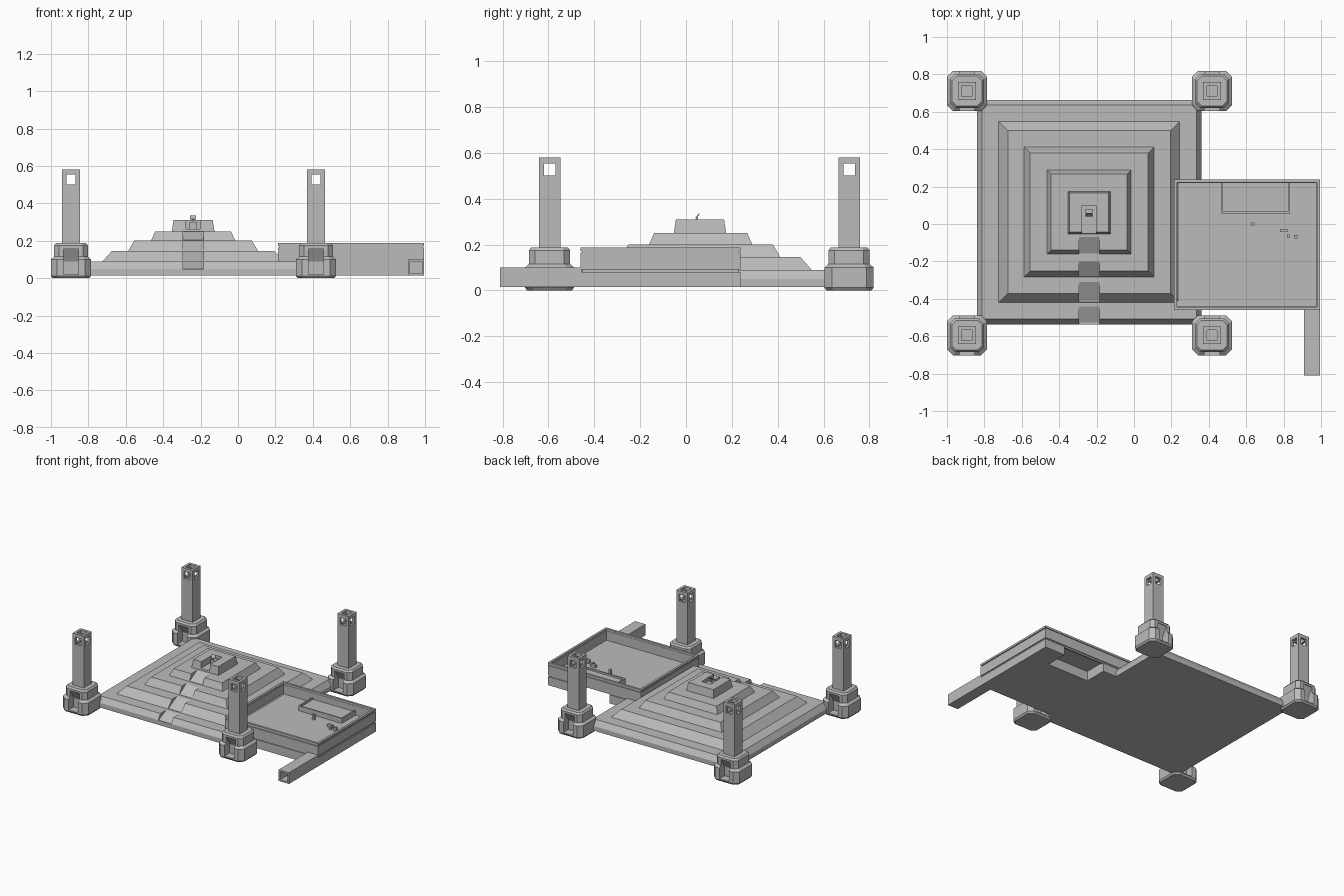
import bpy, bmesh, math
from mathutils import Vector, Matrix

if "Cube" in bpy.data.objects:
    bpy.data.objects.remove(bpy.data.objects["Cube"])

stone = bpy.data.materials.new("grey_stone")
stone.diffuse_color = (0.5, 0.5, 0.5, 1)
stone.use_nodes = True
stone.node_tree.nodes["Principled BSDF"].inputs["Base Color"].default_value = stone.diffuse_color


def finish(name, bm):
    bmesh.ops.recalc_face_normals(bm, faces=bm.faces[:])
    me = bpy.data.meshes.new(name)
    bm.to_mesh(me)
    bm.free()
    me.materials.append(stone)
    ob = bpy.data.objects.new(name, me)
    bpy.context.scene.collection.objects.link(ob)
    return ob


def box(name, x0, x1, y0, y1, z0, z1):
    bm = bmesh.new()
    bmesh.ops.create_cube(bm, size=1)
    for v in bm.verts:
        v.co = Vector(((x0, x1)[v.co.x > 0], (y0, y1)[v.co.y > 0], (z0, z1)[v.co.z > 0]))
    return finish(name, bm)


def loft(name, cx, cy, rings):
    """Stack of square rings (z, half size, corner chamfer)."""
    bm = bmesh.new()
    prev = None
    for z, h, c in rings:
        if c:
            pts = [(h, c - h), (h, h - c), (h - c, h), (c - h, h),
                   (-h, h - c), (-h, c - h), (c - h, -h), (h - c, -h)]
        else:
            pts = [(h, -h), (h, h), (-h, h), (-h, -h)]
        ring = [bm.verts.new((cx + x, cy + y, z)) for x, y in pts]
        n = len(ring)
        if prev:
            for i in range(n):
                bm.faces.new((prev[i], prev[(i + 1) % n], ring[(i + 1) % n], ring[i]))
        else:
            bm.faces.new(ring[::-1])
        prev = ring
    bm.faces.new(prev)
    return finish(name, bm)


def wedge(name, x0, x1, profile):
    """Side profile (y, z) extruded along x."""
    bm = bmesh.new()
    a = [bm.verts.new((x0, y, z)) for y, z in profile]
    b = [bm.verts.new((x1, y, z)) for y, z in profile]
    n = len(a)
    bm.faces.new(a)
    bm.faces.new(b[::-1])
    for i in range(n):
        bm.faces.new((a[i], a[(i + 1) % n], b[(i + 1) % n], b[i]))
    return finish(name, bm)


def cut(ob, *cutters):
    for c in cutters:
        m = ob.modifiers.new("cut", 'BOOLEAN')
        m.operation, m.solver, m.object = 'DIFFERENCE', 'EXACT', c
    dg = bpy.context.evaluated_depsgraph_get()
    me = bpy.data.meshes.new_from_object(ob.evaluated_get(dg))
    ob.modifiers.clear()
    ob.data = me
    for c in cutters:
        bpy.data.objects.remove(c)
    return ob


# Stepped pyramid: base slab and tiers, each with a ramp sunk in its front
PX, PY = -0.24, 0.064
tiers = [
    ("base_slab", [(0.015, 0.60, 0), (0.05, 0.60, 0), (0.09, 0.573, 0)], (-0.44, 0.09, -0.527, 0.05)),
    ("lower_tier", [(0.09, 0.484, 0), (0.145, 0.435, 0)], (-0.31, 0.145, -0.41, 0.093)),
    ("middle_tier", [(0.145, 0.347, 0), (0.20, 0.315, 0)], (-0.20, 0.20, -0.277, 0.148)),
    ("upper_tier", [(0.20, 0.225, 0), (0.25, 0.203, 0)], (-0.07, 0.25, -0.157, 0.203)),
]
for name, rings, (ya, za, yb, zb) in tiers:
    ob = loft(name, PX, PY, rings)
    ramp = wedge("cutter", PX - 0.055, PX + 0.055,
                 [(ya, za), (yb, zb), (yb - 0.06, zb), (yb - 0.06, za + 0.03), (ya, za + 0.03)])
    cut(ob, ramp)

# Top block with a slot holding the small altar
top = loft("top_block", PX, PY - 0.003, [(0.25, 0.114, 0), (0.31, 0.105, 0)])
cut(top, box("cutter", PX - 0.037, PX + 0.037, -0.08, 0.10, 0.262, 0.4))
box("altar_post", PX - 0.02, PX + 0.02, 0.04, 0.08, 0.26, 0.298)
wedge("altar_stem", PX - 0.005, PX + 0.005, [(0.04, 0.297), (0.05, 0.297), (0.052, 0.32), (0.044, 0.32)])
wedge("altar_plate", PX - 0.016, PX + 0.016, [(0.04, 0.316), (0.045, 0.314), (0.06, 0.333), (0.055, 0.336)])

# Four corner towers
for cx in (-0.893, 0.417):
    for cy in (-0.595, 0.711):
        foot = loft("tower_foot", cx, cy, [
            (0, 0.098, 0.03), (0.012, 0.107, 0.032), (0.10, 0.107, 0.032),
            (0.115, 0.09, 0.026), (0.175, 0.09, 0.026), (0.187, 0.08, 0.024)])
        recesses = []
        for s in (-1, 1):
            recesses.append(wedge("cutter", cx - 0.04, cx + 0.04, [
                (cy + s * 0.13, 0.02), (cy + s * 0.045, 0.02), (cy + s * 0.045, 0.09),
                (cy + s * 0.085, 0.16), (cy + s * 0.13, 0.16)]))
        cut(foot, *recesses)
        shaft = loft("tower_shaft", cx, cy, [(0.18, 0.047, 0), (0.58, 0.047, 0)])
        cut(shaft,
            box("cutter", cx - 0.028, cx + 0.028, cy - 0.028, cy + 0.028, 0.485, 0.65),
            box("cutter", cx - 0.025, cx + 0.025, cy - 0.1, cy + 0.1, 0.50, 0.553),
            box("cutter", cx - 0.1, cx + 0.1, cy - 0.025, cy + 0.025, 0.50, 0.553))

# Walled court: solid floor with a covered gateway niche at the back
X0, X1, Y0, Y1 = 0.213, 0.995, -0.46, 0.237
floor = box("court_floor", X0 + 0.008, X1 - 0.008, Y0 + 0.008, Y1 - 0.008, 0.015, 0.10)
cut(floor, box("cutter", 0.475, 0.825, 0.065, 0.3, -0.02, 0.088))


def wall_band(name, inset, thick, z0, z1):
    a, b = inset, inset + thick
    ob = box(name, X0 + a, X1 - a, Y0 + a, Y1 - a, z0, z1)
    inner = box("cutter", X0 + b, X1 - b, Y0 + b, Y1 - b, z0 - 0.1, z1 + 0.1)
    if z0 < 0.05:
        gate = box("cutter", 0.475, 0.825, 0.1, 0.3, z0 - 0.1, 0.088)
        return cut(ob, inner, gate)
    return cut(ob, inner)


wall_band("wall_lower", 0, 0.012, 0.015, 0.08)
wall_band("wall_groove", 0.007, 0.012, 0.08, 0.092)
wall_band("wall_upper", 0, 0.016, 0.092, 0.165)
wall_band("wall_groove_top", 0.006, 0.012, 0.165, 0.172)
wall_band("wall_cap", 0, 0.016, 0.172, 0.187)

# Raised dais with a low rim inside the court
box("dais", 0.475, 0.825, 0.065, Y1 - 0.01, 0.10, 0.125)
box("dais_rim_front", 0.467, 0.833, 0.056, 0.066, 0.10, 0.138)
for x in (0.467, 0.823):
    box("dais_rim_side", x, x + 0.01, 0.06, Y1 - 0.012, 0.10, 0.138)

# Small fittings on the court floor
for x, y, w, h in ((0.635, 0.0, 0.009, 0.04), (0.80, -0.035, 0.02, 0.02),
                   (0.825, -0.065, 0.007, 0.015), (0.865, -0.068, 0.01, 0.03)):
    box("floor_post", x - w, x + w, y - 0.009, y + 0.009, 0.10, 0.10 + h)

# Hollow passage running forward from the court
passage = box("passage", 0.908, X1, -0.81, Y0 + 0.004, 0.015, 0.10)
cut(passage, box("cutter", 0.92, X1 - 0.012, -0.85, Y0 - 0.01, 0.027, 0.088))
